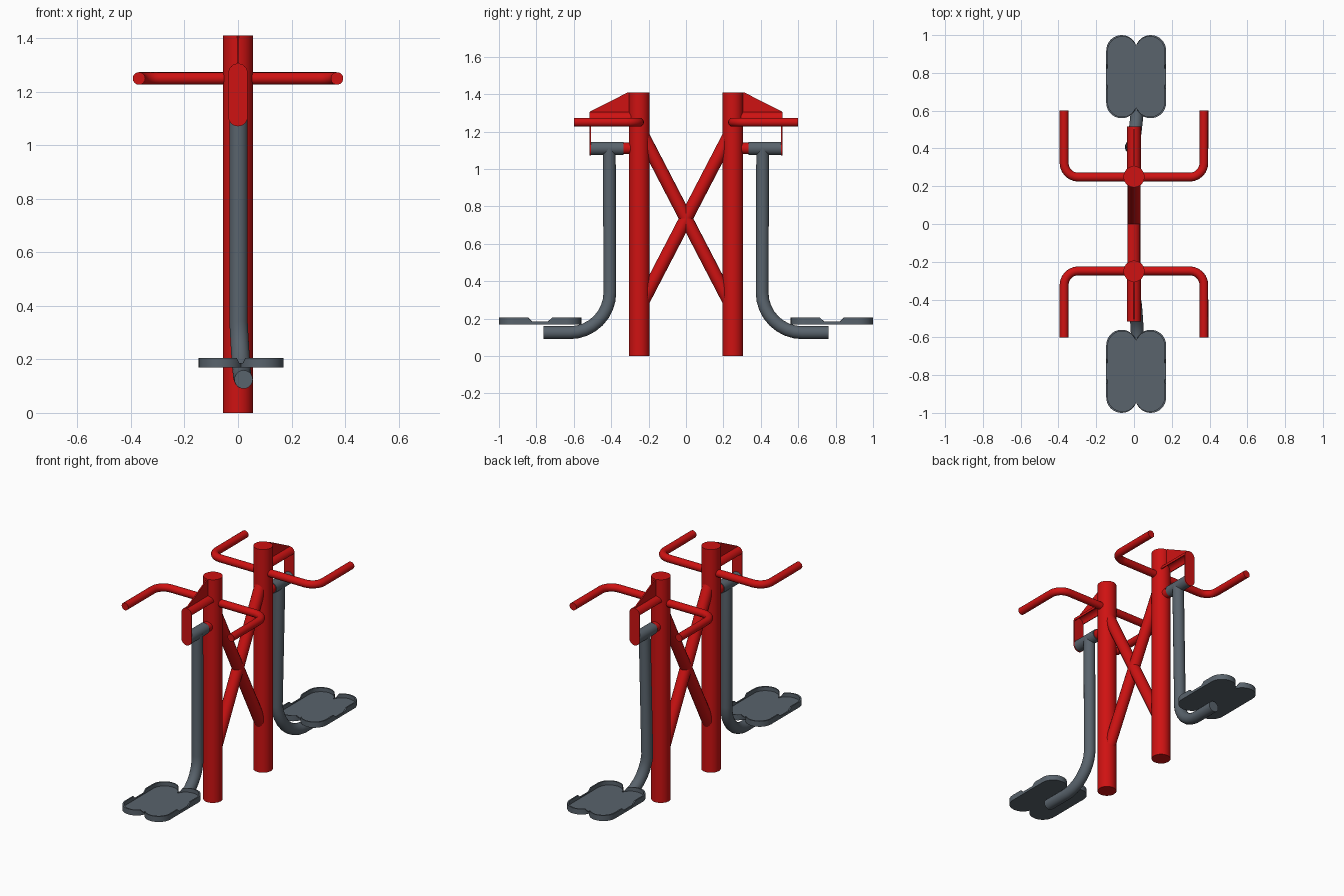
import bpy, bmesh
from math import pi, sin, cos, acos, radians
from mathutils import Vector as V

if "Cube" in bpy.data.objects:
    bpy.data.objects.remove(bpy.data.objects["Cube"])


def material(name, color):
    m = bpy.data.materials.new(name)
    m.diffuse_color = (*color, 1)
    m.use_nodes = True
    m.node_tree.nodes["Principled BSDF"].inputs["Base Color"].default_value = m.diffuse_color
    return m


RED = material("red_paint", (0.62, 0.006, 0.006))
SLATE = material("slate_paint", (0.1, 0.125, 0.15))


def finish(name, bm, mat):
    bmesh.ops.recalc_face_normals(bm, faces=bm.faces)
    me = bpy.data.meshes.new(name)
    bm.to_mesh(me)
    bm.free()
    me.materials.append(mat)
    ob = bpy.data.objects.new(name, me)
    bpy.context.collection.objects.link(ob)
    bpy.ops.object.select_all(action='DESELECT')
    ob.select_set(True)
    bpy.context.view_layer.objects.active = ob
    bpy.ops.object.shade_smooth_by_angle(angle=radians(35))
    return ob


def skin(bm, rings):
    """Join closed rings of vertices in order."""
    n = len(rings[0])
    for a, b in zip(rings, rings[1:]):
        for i in range(n):
            j = (i + 1) % n
            bm.faces.new((a[i], a[j], b[j], b[i]))
    bm.faces.new(rings[0])
    bm.faces.new(rings[-1])


def tube(name, path, r, mat, sides=16):
    """Sweep a circle along a path of points."""
    path = [V(p) for p in path]
    bm = bmesh.new()
    rings, u = [], None
    for i, p in enumerate(path):
        t = V((0, 0, 0))
        if i > 0:
            t += (p - path[i - 1]).normalized()
        if i < len(path) - 1:
            t += (path[i + 1] - p).normalized()
        t.normalize()
        u = t.orthogonal() if u is None else u - t * u.dot(t)
        u.normalize()
        w = t.cross(u)
        rings.append([bm.verts.new(p + r * (u * cos(2 * pi * k / sides) + w * sin(2 * pi * k / sides)))
                      for k in range(sides)])
    skin(bm, rings)
    return finish(name, bm, mat)


def prism(name, pts, move, mat):
    """Extrude a flat outline."""
    bm = bmesh.new()
    skin(bm, [[bm.verts.new(V(p)) for p in pts], [bm.verts.new(V(p) + V(move)) for p in pts]])
    return finish(name, bm, mat)


def bend(a, c, b, r, n=6):
    """Round a square corner c between directions to a and b."""
    a, c, b = V(a), V(c), V(b)
    u, v = (a - c).normalized(), (b - c).normalized()
    return [c + u * r * (1 - sin(k * pi / 2 / n)) + v * r * (1 - cos(k * pi / 2 / n)) for k in range(n + 1)]


def foot_plate(name, cx, cy):
    """Two-lobed tray whose rim dips at the sides and at the notches."""
    r, off, half = 0.0815, 0.077, 0.22
    end = acos(-off / r)
    quarter = [(off + r, 0.045, 1), (off + r, 0.065, 0)]
    n = 14
    for k in range(n + 1):
        a = end * k / n
        quarter.append((off + r * cos(a), half - r + r * sin(a), int(k >= n - 1)))
    top = quarter + [(-x, y, d) for x, y, d in reversed(quarter[:-1])]
    outline = top + [(-x, -y, d) for x, y, d in top]
    bm = bmesh.new()

    def ring(sx, sy, heights):
        return [bm.verts.new((cx + x * sx, cy + y * sy, heights[d])) for x, y, d in outline]

    skin(bm, [ring(1, 1, (0.17, 0.17)), ring(1, 1, (0.205, 0.186)),
              ring(0.95, 0.964, (0.205, 0.186)), ring(0.95, 0.964, (0.18, 0.18))])
    finish(name, bm, SLATE)


for s, side in ((-1, "front"), (1, "back")):
    # Upright post
    tube(side + "_post", [(0, s * 0.25, 0), (0, s * 0.25, 1.41)], 0.056, RED, 28)

    # Diagonal brace
    tube(side + "_brace", [(0, s * 0.24, 1.197), (0, -s * 0.24, 0.273)], 0.035, RED)

    # Handlebar
    y, z = s * 0.248, 1.25
    ends = [(-0.37, s * 0.6, z), (-0.37, y, z), (0.37, y, z), (0.37, s * 0.6, z)]
    tube(side + "_handlebar", [ends[0]] + bend(*ends[:3], 0.075) + bend(*ends[1:], 0.075) + [ends[3]],
         0.0235, RED)

    # Bracket: arched cover, hanging end plate and triangular gusset
    arc = [k * pi / 12 for k in range(13)]
    w, t = 0.036, 0.005
    cover = [(w * cos(a), s * 0.28, 1.27 + w * sin(a)) for a in arc]
    cover += [((w - t) * cos(a), s * 0.28, 1.27 + (w - t) * sin(a)) for a in reversed(arc)]
    prism(side + "_bracket_cover", cover, (0, s * 0.23, 0), RED)
    plate = [(w * cos(a), s * 0.509, 1.27 + w * sin(a)) for a in arc]
    plate += [(-w * cos(a), s * 0.509, 1.107 - w * sin(a)) for a in arc]
    prism(side + "_bracket_plate", plate, (0, s * 0.006, 0), RED)
    prism(side + "_gusset", [(-0.004, s * 0.28, 1.41), (-0.004, s * 0.31, 1.41), (-0.004, s * 0.512, 1.308),
                             (-0.004, s * 0.512, 1.303), (-0.004, s * 0.28, 1.303)], (0.008, 0, 0), RED)

    # Swing pivot
    tube(side + "_pivot_stub", [(0, s * 0.28, 1.11), (0, s * 0.337, 1.11)], 0.031, RED)
    tube(side + "_pivot_sleeve", [(0, s * 0.335, 1.11), (0, s * 0.509, 1.11)], 0.036, SLATE, 20)

    # Swing arm, drifting slightly sideways towards the foot
    x0 = 0.002 if s < 0 else -0.014
    curve = bend((0, s * 0.407, 1), (0, s * 0.407, 0.125), (0, s * 0.8, 0.125), 0.215, 8)
    path = [V((0.002, s * 0.41, 1.11))]
    path += [p + V((x0 + (0.02 - x0) * k / 8, 0, 0)) for k, p in enumerate(curve)]
    path.append(V((0.021, s * 0.762, 0.125)))
    tube(side + "_swing_arm", path, 0.0345, SLATE, 20)

    # Foot plate
    foot_plate(side + "_foot_plate", 0.0115, s * 0.78)
